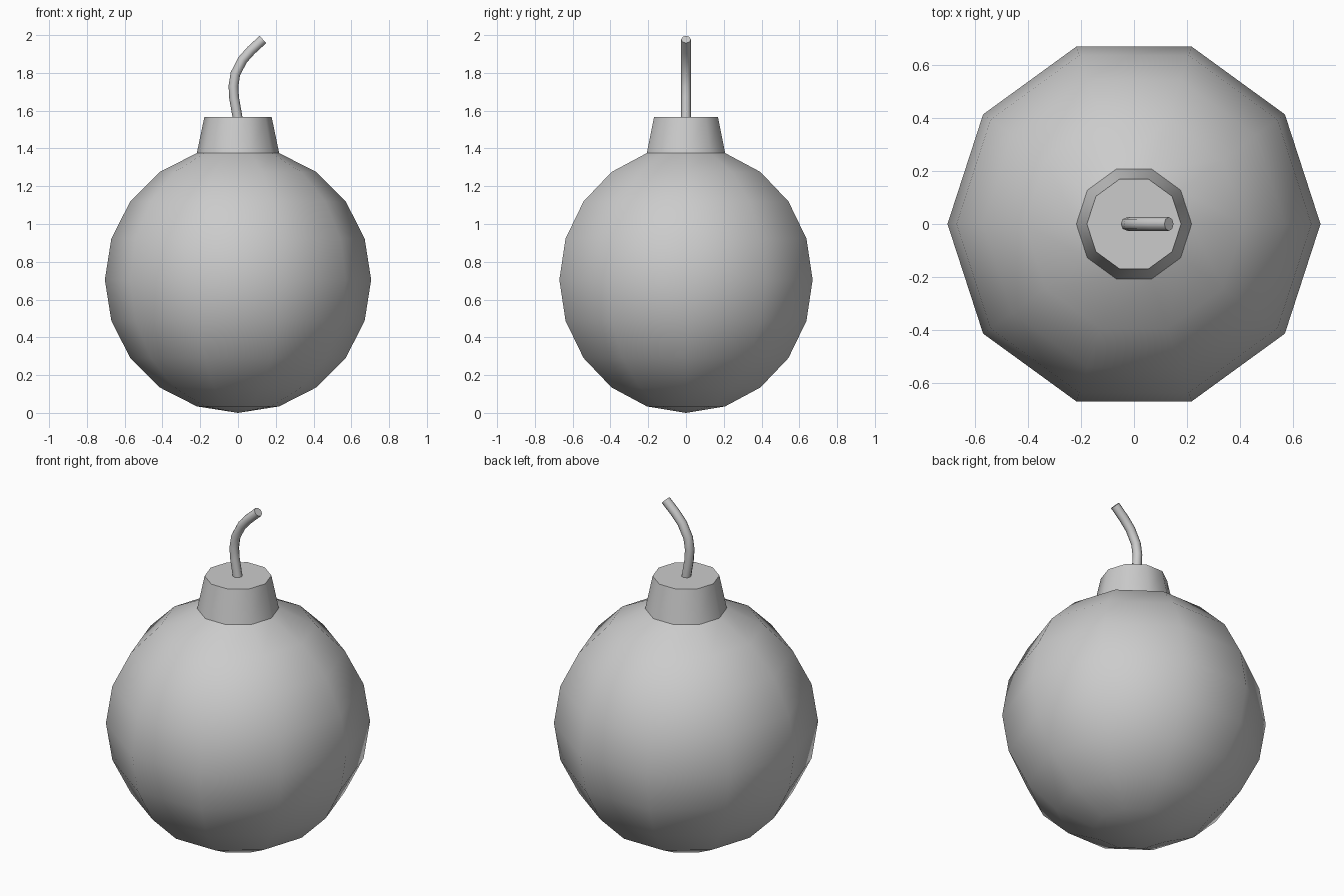
import bpy, bmesh
from math import sin, cos, pi, atan2
from mathutils import Vector

cube = bpy.data.objects.get("Cube")
if cube:
    bpy.data.objects.remove(cube)

grey = bpy.data.materials.new("plain grey")
grey.use_nodes = True
colour = (0.6, 0.6, 0.6, 1)
grey.diffuse_color = colour
grey.node_tree.nodes["Principled BSDF"].inputs["Base Color"].default_value = colour


def ring(centre, radius, sides, tilt=0.0):
    """Ring of points around centre, leaning by tilt towards +x."""
    side = Vector((cos(tilt), 0, -sin(tilt)))
    depth = Vector((0, 1, 0))
    turn = 2 * pi / sides
    return [Vector(centre) + radius * (cos(i * turn) * side + sin(i * turn) * depth)
            for i in range(sides)]


def loft(name, rings, pole=None, cap=True):
    """Skin rings from bottom to top, closing the bottom with a pole or a flat face."""
    bm = bmesh.new()
    loops = [[bm.verts.new(p) for p in r] for r in rings]
    sides = len(loops[0])
    for low, high in zip(loops, loops[1:]):
        for i in range(sides):
            j = (i + 1) % sides
            bm.faces.new((low[i], low[j], high[j], high[i]))
    if pole is not None:
        tip = bm.verts.new(pole)
        for i in range(sides):
            bm.faces.new((tip, loops[0][(i + 1) % sides], loops[0][i]))
    flat = []
    if cap:
        flat.append(bm.faces.new(loops[-1]))
        if pole is None:
            flat.append(bm.faces.new(loops[0][::-1]))
    # Smooth walls with crisp rims around the flat ends
    for face in bm.faces:
        face.smooth = face not in flat
    for face in flat:
        for edge in face.edges:
            edge.smooth = False
    bm.normal_update()
    mesh = bpy.data.meshes.new(name)
    bm.to_mesh(mesh)
    bm.free()
    mesh.materials.append(grey)
    obj = bpy.data.objects.new(name, mesh)
    bpy.context.collection.objects.link(obj)
    return obj


# Round body: ten-sided ball, open where the neck sits
R, SIDES = 0.705, 10
loft("round_body",
     [ring((0, 0, R - R * cos(k * pi / SIDES)), R * sin(k * pi / SIDES), SIDES)
      for k in range(1, SIDES)],
     pole=(0, 0, 0), cap=False)

# Tapered neck rising from the top ring of the body
rim = R * sin(pi / SIDES)
rim_z = R + R * cos(pi / SIDES)
loft("neck", [ring((0, 0, rim_z), rim, SIDES), ring((0, 0, 1.567), 0.178, SIDES)])

# Bent fuse cord
path = [Vector((x, 0, z)) for x, z in
        ((0.0, 1.55), (-0.021, 1.67), (-0.024, 1.73), (-0.014, 1.795),
         (0.025, 1.87), (0.07, 1.92), (0.132, 1.977))]
cord = []
for i, point in enumerate(path):
    way = path[min(i + 1, len(path) - 1)] - path[max(i - 1, 0)]
    cord.append(ring(point, 0.026, 8, atan2(way.x, way.z)))
loft("fuse_cord", cord)
